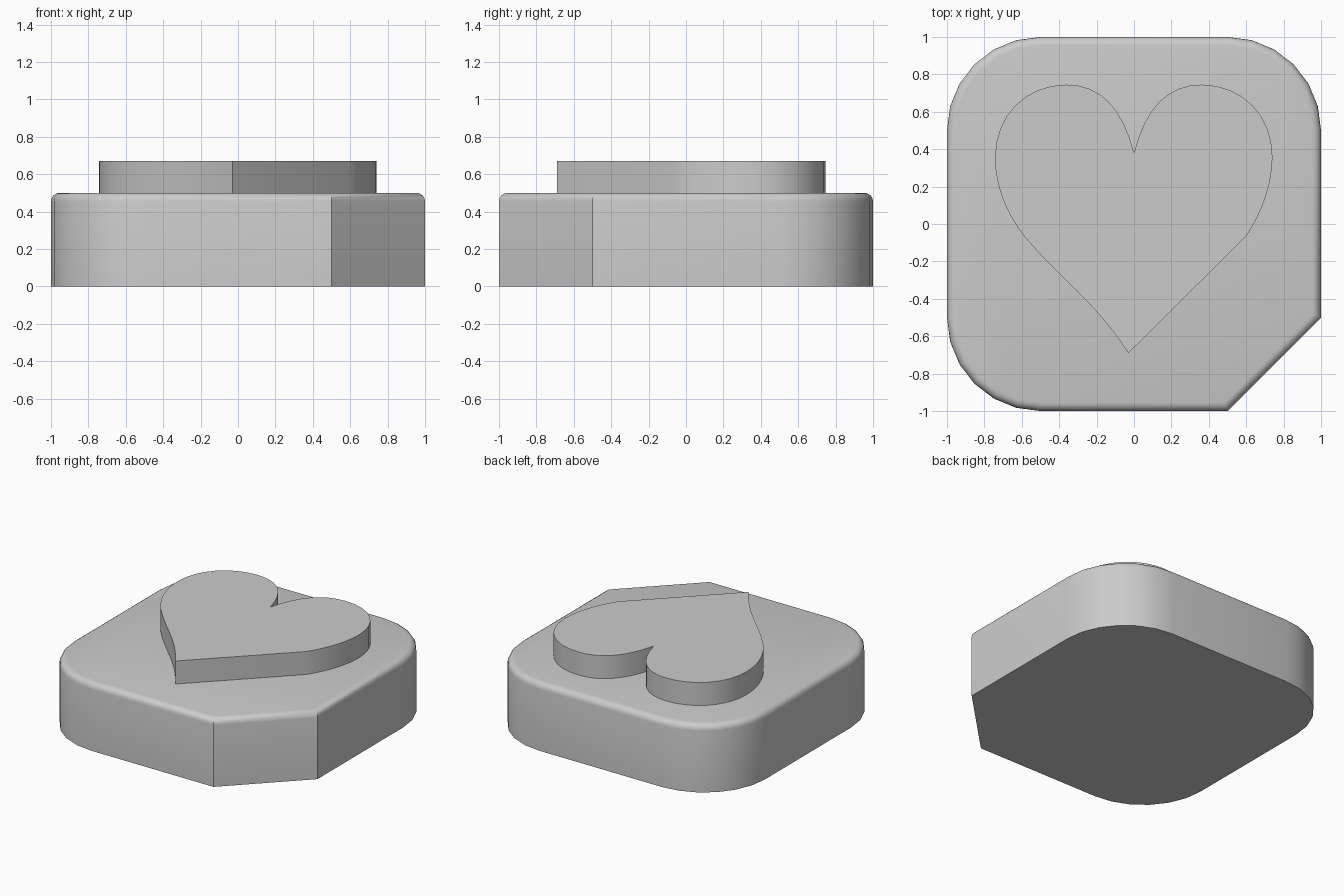
import bpy
import bmesh
import math
from mathutils import Vector
from mathutils.geometry import interpolate_bezier

cube = bpy.data.objects.get("Cube")
if cube:
    bpy.data.objects.remove(cube, do_unlink=True)

grey = bpy.data.materials.new("plain_grey")
grey.use_nodes = True
COLOUR = (0.6, 0.6, 0.6, 1)
grey.diffuse_color = COLOUR
grey.node_tree.nodes["Principled BSDF"].inputs["Base Color"].default_value = COLOUR


def extruded(name, outline, bottom, top, rounding=0):
    """Extrude a counter-clockwise outline, optionally rounding its top rim."""
    bm = bmesh.new()
    face = bm.faces.new([bm.verts.new((x, y, bottom)) for x, y in outline])
    result = bmesh.ops.extrude_face_region(bm, geom=[face], use_keep_orig=True)
    raised = [g for g in result["geom"] if isinstance(g, bmesh.types.BMVert)]
    bmesh.ops.translate(bm, verts=raised, vec=(0, 0, top - bottom))
    bmesh.ops.recalc_face_normals(bm, faces=bm.faces)
    if rounding:
        rim = [e for e in bm.edges if all(v.co.z > top - 0.001 for v in e.verts)]
        bmesh.ops.bevel(bm, geom=rim, offset=rounding, segments=4,
                        profile=0.5, affect='EDGES')
    mesh = bpy.data.meshes.new(name)
    bm.to_mesh(mesh)
    bm.free()
    mesh.materials.append(grey)
    obj = bpy.data.objects.new(name, mesh)
    bpy.context.collection.objects.link(obj)
    bpy.ops.object.select_all(action='DESELECT')
    obj.select_set(True)
    bpy.context.view_layer.objects.active = obj
    bpy.ops.object.shade_smooth_by_angle(angle=math.radians(30))
    return obj


# Base plate: three round corners and one cut corner at front left
base_outline = [(0.5, -1), (1, -0.5)]
for cx, cy, start in ((0.5, 0.5, 0), (-0.5, 0.5, 90), (-0.5, -0.5, 180)):
    for step in range(7):
        a = math.radians(start + step * 15)
        base_outline.append((cx + 0.5 * math.cos(a), cy + 0.5 * math.sin(a)))
extruded("base_plate", base_outline, 0, 0.5, rounding=0.045)


# Raised heart: curved lobes, a bowed left flank and a straight right flank
def curve(*points, steps=8):
    a, b, c, d = (Vector(p) for p in points)
    return [p.xy for p in interpolate_bezier(a.to_3d(), b.to_3d(), c.to_3d(),
                                             d.to_3d(), steps + 1)][:-1]


notch, tip = (0, 0.38), (-0.03, -0.69)
heart = curve(notch, (-0.06, 0.62), (-0.18, 0.745), (-0.36, 0.745))
heart += curve((-0.36, 0.745), (-0.58, 0.745), (-0.743, 0.58), (-0.743, 0.355))
heart += curve((-0.743, 0.355), (-0.743, 0.2), (-0.68, 0.05), (-0.583, -0.07))
heart += curve((-0.583, -0.07), (-0.4, -0.29), (-0.21, -0.41), tip)
heart += [tip]
heart += curve((0.6, -0.065), (0.69, 0.07), (0.74, 0.22), (0.74, 0.36))
heart += curve((0.74, 0.36), (0.74, 0.58), (0.58, 0.745), (0.36, 0.745))
heart += curve((0.36, 0.745), (0.18, 0.745), (0.06, 0.62), notch)
extruded("raised_heart", heart, 0.48, 0.67)
